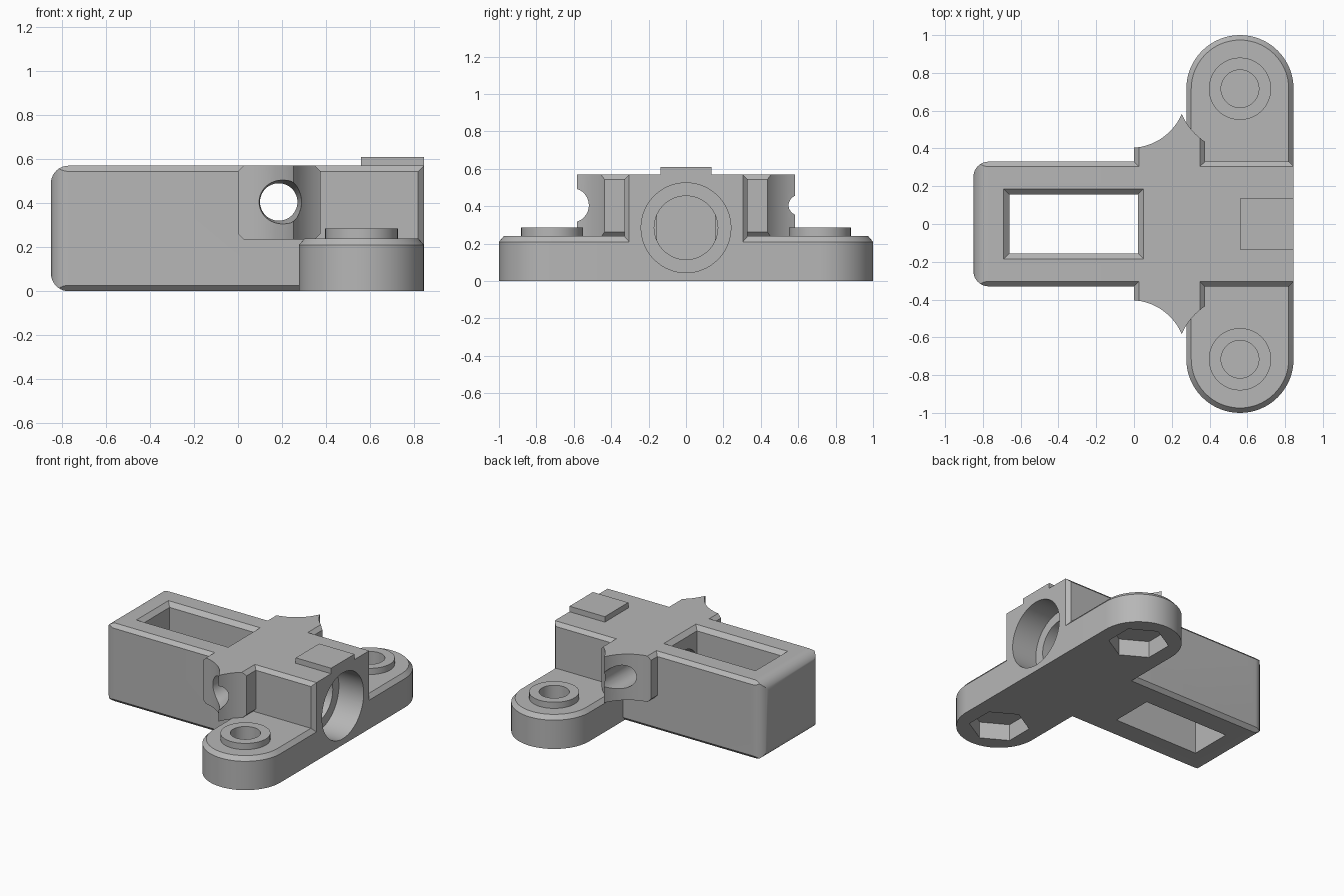
import bpy, bmesh, math

cube = bpy.data.objects.get("Cube")
if cube:
    bpy.data.objects.remove(cube, do_unlink=True)

grey = bpy.data.materials.new("plain_grey")
grey.use_nodes = True
GREY = (0.47, 0.47, 0.47, 1)
grey.diffuse_color = GREY
grey.node_tree.nodes["Principled BSDF"].inputs["Base Color"].default_value = GREY


def place(axis, a, b, h):
    """Put outline point (a, b) at height h along an axis."""
    return {"x": (h, a, b), "y": (a, h, b), "z": (a, b, h)}[axis]


def loft(name, axis, sections):
    """Closed solid through (height, outline) sections with equal counts."""
    bm = bmesh.new()
    rings = [[bm.verts.new(place(axis, a, b, h)) for a, b in pts] for h, pts in sections]
    n = len(rings[0])
    for low, high in zip(rings, rings[1:]):
        for i in range(n):
            j = (i + 1) % n
            bm.faces.new((low[i], low[j], high[j], high[i]))
    bm.faces.new(rings[0])
    bm.faces.new(rings[-1])
    bmesh.ops.recalc_face_normals(bm, faces=bm.faces)
    mesh = bpy.data.meshes.new(name)
    bm.to_mesh(mesh)
    bm.free()
    mesh.materials.append(grey)
    obj = bpy.data.objects.new(name, mesh)
    bpy.context.collection.objects.link(obj)
    return obj


def arc(cx, cy, r, start, end, steps):
    return [(cx + r * math.cos(math.radians(start + (end - start) * i / steps)),
             cy + r * math.sin(math.radians(start + (end - start) * i / steps)))
            for i in range(steps + 1)]


def circle(cx, cy, r, n=64, start=0):
    return arc(cx, cy, r, start, start + 360, n)[:-1]


def rect(x0, x1, y0, y1, left=0, right=0):
    """Rectangle with chamfered corners on its left and right ends."""
    pts = []
    for x, y, c, sx, sy in ((x0, y0, left, 1, 1), (x1, y0, right, -1, 1),
                            (x1, y1, right, -1, -1), (x0, y1, left, 1, -1)):
        if not c:
            pts.append((x, y))
            continue
        pair = [(x, y + sy * c), (x + sx * c, y)]
        pts += pair if sx * sy > 0 else pair[::-1]
    return pts


def round_end(x0, x1, y0, y1, r, chamfer):
    """Rectangle with a rounded left end and chamfered right corners."""
    right = rect(x0, x1, y0, y1, 0, chamfer)[1:-1]
    return (right + arc(x0 + r, y1 - r, r, 90, 180, 10)
            + arc(x0 + r, y0 + r, r, 180, 270, 10))


def combine(obj, other, operation):
    mod = obj.modifiers.new(operation.title(), "BOOLEAN")
    mod.operation = operation
    mod.solver = "EXACT"
    mod.object = other
    bpy.context.view_layer.objects.active = obj
    bpy.ops.object.modifier_apply(modifier=mod.name)
    bpy.data.objects.remove(other, do_unlink=True)


def cut(obj, axis, sections):
    combine(obj, loft("cutter", axis, sections), "DIFFERENCE")


END, SIDE, TOP, C = 0.845, 0.33, 0.57, 0.026
SCREW_X, SCREW_Y = 0.561, 0.716

# Main block: rounded far end, chamfered long edges
body = loft("main_body", "y", [(s * 0.5, round_end(-0.85, END, 0, TOP, 0.08, 0))
                               for s in (-1, 1)])
plan = round_end(-0.85, END, -SIDE, SIDE, 0.08, C)
combine(body, loft("plan", "z", [(-0.2, plan), (1, plan)]), "INTERSECT")
section = rect(-SIDE, SIDE, 0, TOP, C, C)
combine(body, loft("section", "x", [(-1, section), (1, section)]), "INTERSECT")


# Mounting plate with rounded ends and a chamfered rim
def stadium(r):
    return (arc(SCREW_X, SCREW_Y, r, 0, 180, 32)
            + arc(SCREW_X, -SCREW_Y, r, 180, 360, 32))


R = END - SCREW_X
plate = loft("mounting_plate", "z", [(0, stadium(R)), (0.21, stadium(R)),
                                     (0.24, stadium(R - C))])

# Side lobes, scooped on both flanks
lobe_section = rect(0, 0.375, 0.235, TOP, C, C)
lobes = loft("side_lobes", "y", [(-0.61, lobe_section), (0.61, lobe_section)])
for s in (-1, 1):
    for outline in (circle(-0.02, s * 0.7, 0.297, 96), circle(SCREW_X, s * SCREW_Y, 0.336, 96)):
        cut(lobes, "z", [(0, outline), (1, outline)])

combine(body, plate, "UNION")
combine(body, lobes, "UNION")

# Stepped bore in the end face, opening into the slot
cut(body, "x", [(0.645, circle(0, 0.285, 0.24)), (1, circle(0, 0.285, 0.24))])
cut(body, "x", [(-0.1, circle(0, 0.285, 0.17)), (0.7, circle(0, 0.285, 0.17))])

# Vertical slot with a flared top edge
slot = rect(-0.66, 0.02, -0.155, 0.155)
wide = rect(-0.69, 0.05, -0.185, 0.185)
cut(body, "z", [(-0.1, slot), (TOP - 0.03, slot), (TOP, wide), (0.7, wide)])

# Cross hole, flared towards the front
cut(body, "y", [(y, circle(0.185, 0.405, r))
                for y, r in ((-0.7, 0.112), (-0.56, 0.11), (-0.4, 0.085), (0.7, 0.085))])

# Blind screw holes above hexagonal nut pockets
for s in (-1, 1):
    hole = circle(SCREW_X, s * SCREW_Y, 0.1, 48)
    nut = circle(SCREW_X, s * SCREW_Y, 0.2, 6, 30)
    cut(body, "z", [(0.14, hole), (0.5, hole)])
    cut(body, "z", [(-0.1, nut), (0.12, nut)])

# Raised rings round the screw holes
parts = [body]
for s, side in ((-1, "right"), (1, "left")):
    outer = circle(SCREW_X, s * SCREW_Y, 0.165, 48)
    hole = circle(SCREW_X, s * SCREW_Y, 0.1, 48)
    ring = loft(side + "_screw_ring", "z", [(0.235, outer), (0.285, outer)])
    cut(ring, "z", [(0.1, hole), (0.5, hole)])
    parts.append(ring)

# Raised tab on top
tab = rect(0.56, END, -0.135, 0.135)
parts.append(loft("top_tab", "z", [(TOP - 0.01, tab), (0.61, tab)]))

# Smooth curved walls, keep edges crisp
bpy.ops.object.select_all(action="DESELECT")
for obj in parts:
    obj.select_set(True)
bpy.context.view_layer.objects.active = body
bpy.ops.object.shade_smooth_by_angle(angle=math.radians(25))
